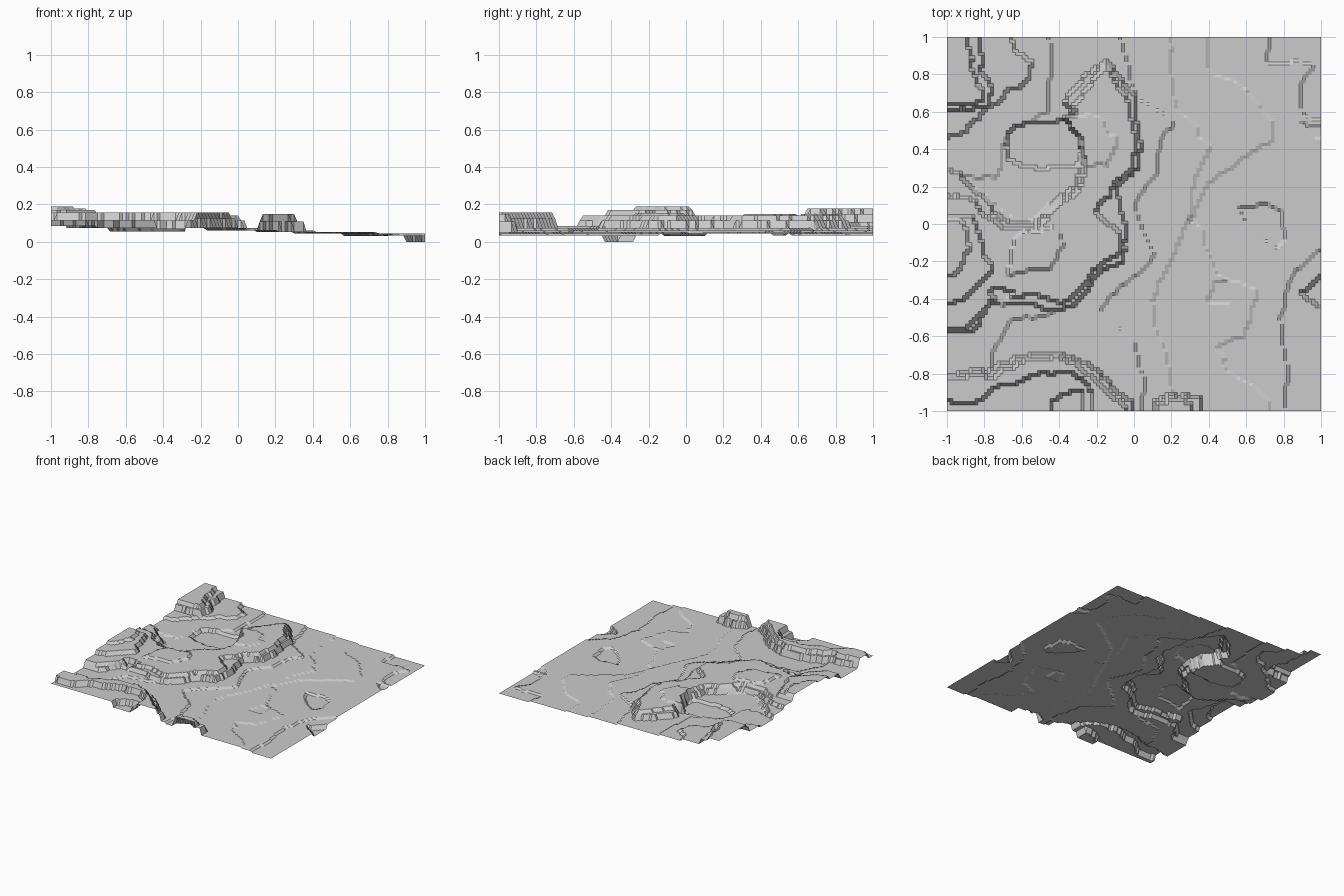
import bpy, bmesh
from mathutils import Vector, noise

N = 120                 # grid cells per side
terraces = []           # (height, outline), later ones override earlier ones


def terrace(z, *outline):
    terraces.append((z, outline))


def inside(x, y, poly):
    hit = False
    for (ax, ay), (bx, by) in zip(poly, poly[1:] + poly[:1]):
        if (ay > y) != (by > y) and x < (bx - ax) * (y - ay) / (by - ay) + ax:
            hit = not hit
    return hit


# Plain falling from west to east
terrace(0.046, (-2, -2), (.85, -2), (.82, -.75), (.78, -.5), (.85, -.25), (.97, -.15), (2, -.1),
        (2, .55), (.9, .58), (.88, .7), (.95, .85), (.7, .86), (.72, .95), (.8, 2), (-2, 2))
terrace(0.054, (-2, -2), (.78, -2), (.72, -.92), (.5, -.78), (.45, -.66), (.6, -.6), (.65, -.35),
        (.45, -.27), (.35, -.02), (.28, .02), (.4, .2), (.55, .33), (.75, .45), (.74, .56),
        (.6, .72), (.4, .82), (.4, 2), (-2, 2))
terrace(0.062, (-2, -2), (.3, -2), (.2, -.8), (.15, -.68), (.08, -.42), (.22, -.15), (.28, .02),
        (.34, .25), (.4, .4), (.33, .55), (.22, .62), (.2, .85), (.13, 2), (-2, 2))
terrace(0.074, (-2, -2), (.05, -2), (.05, -.8), (-.02, -.6), (-.2, -.45), (.1, -.2), (.0, .1),
        (.1, .25), (.2, .55), (.0, .7), (-.05, .9), (-.4, 2), (-2, 2))
terrace(0.086, (-2, -2), (-.8, -2), (-.75, -.7), (-.65, -.5), (-.3, -.45), (-.3, .4),
        (-.45, .6), (-.45, .85), (-.42, 2), (-2, 2))

# Shallow hollows on the plain
terrace(0.032, (.54, .1), (.65, .09), (.7, .12), (.79, .08), (.81, -.1), (.74, -.13), (.66, -.04))
terrace(0.046, (.39, -.41), (.45, -.3), (.53, -.3), (.51, -.41))
terrace(0.0, (2, -.2), (1, -.27), (.9, -.38), (.95, -.43), (1, -.46), (2, -.48))
terrace(0.035, (2, .42), (.97, .46), (.87, .53), (2, .58))

# Crater and its floor
terrace(0.075, (-.95, .26), (-.6, 0), (-.2, .25), (-.2, .6), (-.5, .6), (-.7, .42), (-.75, .25))
terrace(0.055, (-.67, .35), (-.67, .48), (-.55, .55), (-.38, .56), (-.25, .45), (-.3, .32), (-.5, .29))

# Hooked plateau around the crater
terrace(0.115, (-2, -.59), (-.87, -.58), (-.78, -.44), (-.6, -.42), (-.45, -.47), (-.32, -.45),
        (-.2, -.26), (-.06, -.21), (-.04, -.05), (-.1, .2), (.02, .3), (.03, .45), (.0, .68),
        (-.15, .88), (-.25, .82), (-.37, .64), (-.3, .52), (-.27, .35), (-.32, .2), (-.55, 0),
        (-.65, 0), (-.85, .16), (-.93, .28), (-2, .33))
terrace(0.14, (-2, -.57), (-.9, -.56), (-.76, -.42), (-.6, -.38), (-.34, -.42), (-.22, -.24),
        (-.09, -.17), (-.08, -.05), (-.2, .05), (-.12, .2), (-.01, .3), (0, .45), (-.04, .66),
        (-.16, .84), (-.33, .62), (-.27, .5), (-.23, .35), (-.3, .17), (-.55, -.03),
        (-.68, -.03), (-.88, .14), (-2, .3))
terrace(0.15, (-.4, .57), (-.18, .58), (-.1, .45), (-.14, .3), (-.25, .32), (-.28, .45))
terrace(0.155, (-.68, -.27), (-.45, -.24), (-.36, -.1), (-.42, -.02), (-.62, -.05))
terrace(0.17, (-2, -.45), (-.95, -.42), (-.76, -.25), (-.86, .05), (-2, .12))
terrace(0.188, (-2, -.3), (-.97, -.28), (-.87, -.12), (-.92, .03), (-2, .06))
terrace(0.10, (-.78, -.38), (-.73, -.33), (-.64, -.35), (-.68, -.44))

# North-west knoll with its shelf
terrace(0.105, (-2, .46), (-.92, .48), (-.8, .6), (-.56, .78), (-.55, .86), (-.65, .94), (-.8, 2), (-2, 2))
terrace(0.15, (-2, .61), (-.78, .62), (-.75, .72), (-.82, .8), (-.84, 2), (-2, 2))
terrace(0.178, (-2, .65), (-.82, .65), (-.8, .7), (-.88, .82), (-.9, 2), (-2, 2))

# Southern ridge, its back slope and pit, and the small hump beside it
terrace(0.125, (-2, -.82), (-.93, -.8), (-.78, -.79), (-.6, -.72), (-.4, -.69), (-.25, -.74),
        (-.12, -.88), (.0, -.93), (.04, -2), (-2, -2))
terrace(0.158, (-2, -.84), (-.75, -.82), (-.6, -.75), (-.4, -.72), (-.28, -.77),
        (-.15, -.91), (-.03, -.96), (-.01, -2), (-2, -2))
terrace(0.115, (-2, -.96), (-.85, -.95), (-.72, -.87), (-.55, -.82), (-.35, -.8), (-.24, -.86),
        (-.15, -2), (-2, -2))
terrace(0.07, (-.47, -2), (-.44, -.95), (-.38, -.9), (-.28, -.91), (-.25, -2))
terrace(0.11, (.08, -2), (.09, -.95), (.2, -.89), (.34, -.94), (.38, -2))
terrace(0.148, (.1, -2), (.12, -.97), (.2, -.92), (.3, -.95), (.35, -2))


# Height of the top terrace at a slightly wandering point, for ragged contours
def height(x, y):
    w = sum((noise.noise_vector(Vector((x, y, 3)) * f) * a for f, a in ((6, .025), (17, .014))), Vector())
    z = 0.034
    for level, outline in terraces:
        if inside(x + w.x, y + w.y, outline):
            z = level
    return z


bm = bmesh.new()
bmesh.ops.create_grid(bm, x_segments=N, y_segments=N, size=1)
for v in bm.verts:
    v.co.z = height(v.co.x, v.co.y)
low = min(v.co.z for v in bm.verts)
for v in bm.verts:
    v.co.z -= low
mesh = bpy.data.meshes.new("terraced_terrain")
bm.to_mesh(mesh)
bm.free()
terrain = bpy.data.objects.new("terraced_terrain", mesh)
bpy.context.collection.objects.link(terrain)
